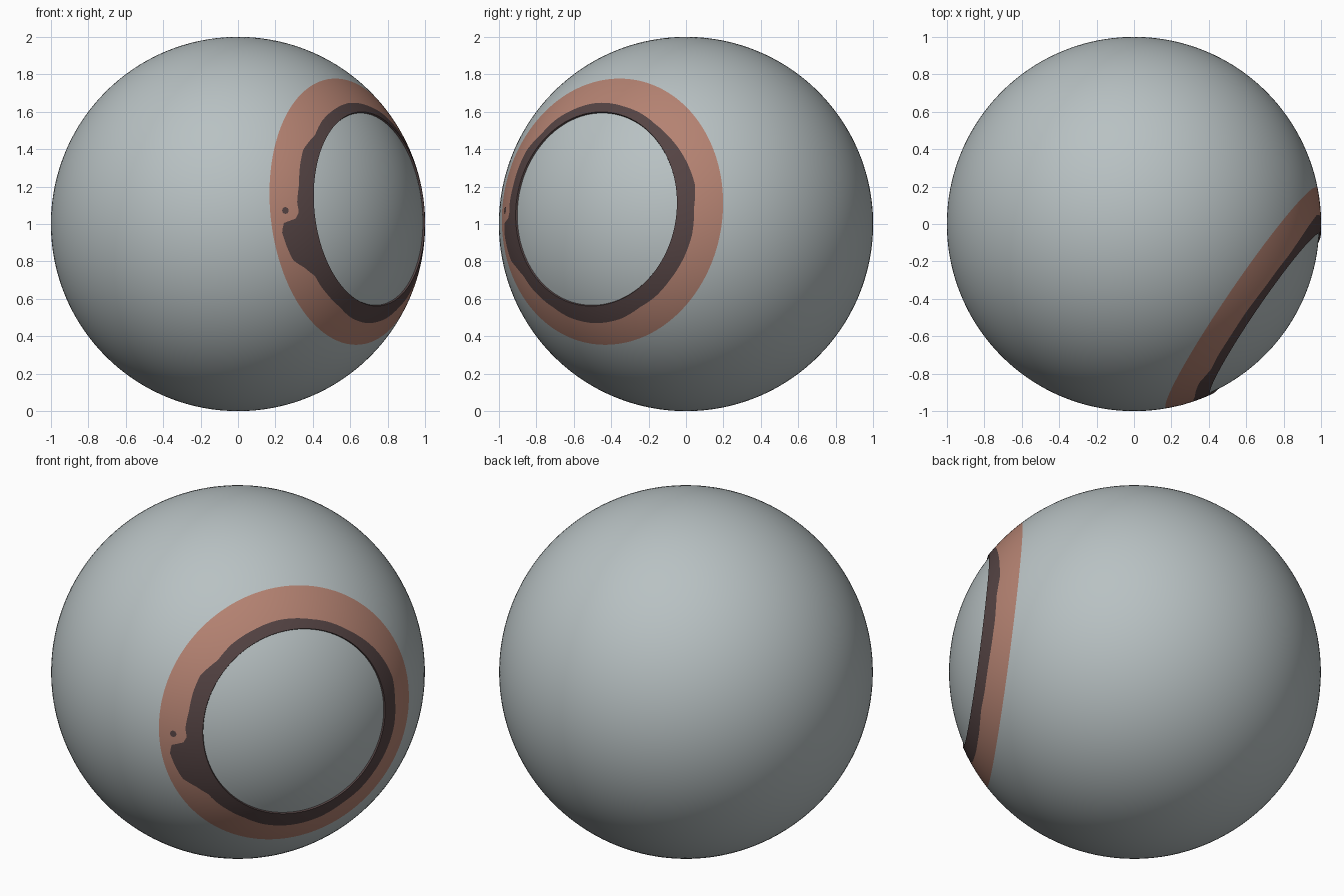
import bpy, bmesh, math
from mathutils import Vector

if "Cube" in bpy.data.objects:
    bpy.data.objects.remove(bpy.data.objects["Cube"])

SEG = 256
CENTRE = Vector((0, 0, 1))
LENS, BAND = math.radians(31.4), math.radians(45.6)

# Axis through the middle of the lens, with sideways and upward directions
W = Vector((0.821, -0.561, 0.094)).normalized()
U = Vector((0, 0, 1)).cross(W).normalized()
V = W.cross(U)


def material(name, rgb):
    m = bpy.data.materials.new(name)
    m.diffuse_color = (*rgb, 1)
    m.use_nodes = True
    m.node_tree.nodes["Principled BSDF"].inputs["Base Color"].default_value = m.diffuse_color
    return m


GREY = material("pale_grey", (0.48, 0.535, 0.545))
CLAY = material("clay_red", (0.46, 0.225, 0.168))
DARK = material("dark_brown", (0.09, 0.057, 0.057))

# Ragged edge of the dark rim: (x, z) seen from the front, (y, z) from the right
FRONT = [(.594, .647), (.519, .615), (.449, .551), (.412, .476), (.348, .396),
         (.332, .316), (.326, .209), (.316, .112), (.326, .064), (.305, .021),
         (.246, .008), (.235, -.043), (.262, -.123), (.294, -.193),
         (.358, -.235), (.412, -.278), (.439, -.326), (.481, -.38),
         (.545, -.444), (.599, -.497), (.69, -.53)]
RIGHT = [(.048, .209), (.011, .316), (-.027, .385), (-.10, .476),
         (-.166, .535), (-.246, .594), (-.326, .626), (.043, .086),
         (.032, -.059), (-.005, -.166), (-.086, -.299), (-.166, -.39),
         (-.246, -.444), (-.353, -.508)]


def polar(p):
    p = p.normalized()
    return math.atan2(p.dot(V), p.dot(U)) % math.tau, math.acos(p.dot(W))


def depth(a, b):
    return math.sqrt(max(0, 1 - a * a - b * b))


edge = sorted([polar(Vector((x, -depth(x, z), z))) for x, z in FRONT] +
              [polar(Vector((depth(y, z), y, z))) for y, z in RIGHT])
edge = ([(edge[-1][0] - math.tau, edge[-1][1])] + edge +
        [(edge[0][0] + math.tau, edge[0][1])])


def rim(phi):
    for (a, ta), (b, tb) in zip(edge, edge[1:]):
        if a <= phi <= b:
            t = ta + (tb - ta) * (phi - a) / max(b - a, 1e-6)
            return min(max(t, LENS + 0.02), BAND - 0.02)
    return math.radians(36)


def on_ball(phi, theta, r=1.0):
    side = U * math.cos(phi) + V * math.sin(phi)
    return CENTRE + r * (W * math.cos(theta) + side * math.sin(theta))


def finish(name, bm, mats):
    bmesh.ops.recalc_face_normals(bm, faces=bm.faces)
    me = bpy.data.meshes.new(name)
    bm.to_mesh(me)
    bm.free()
    for m in mats:
        me.materials.append(m)
    ob = bpy.data.objects.new(name, me)
    bpy.context.collection.objects.link(ob)
    bpy.ops.object.select_all(action='DESELECT')
    ob.select_set(True)
    bpy.context.view_layer.objects.active = ob
    bpy.ops.object.shade_smooth_by_angle(angle=math.radians(30))
    return ob


def rings(bm, rows):
    """Rows are (angle function, radius, material index of the strip before it)."""
    prev = None
    for fn, r, mat in rows:
        ring = [bm.verts.new(on_ball(math.tau * i / SEG, fn(math.tau * i / SEG), r))
                for i in range(SEG)]
        if prev:
            for i in range(SEG):
                j = (i + 1) % SEG
                bm.faces.new((prev[i], prev[j], ring[j], ring[i])).material_index = mat
        prev = ring
    return prev


def close(bm, ring, point, mat=0):
    tip = bm.verts.new(point)
    for i in range(SEG):
        bm.faces.new((ring[i], ring[(i + 1) % SEG], tip)).material_index = mat


def const(t):
    return lambda phi: t


# Shell: recess wall, ragged dark rim, clay band, then the grey ball
rows = [(const(LENS), 0.99, 0), (const(LENS), 1, 2)]
for k in range(1, 5):
    rows.append((lambda p, f=k / 4: LENS + (rim(p) - LENS) * f, 1, 2))
for k in range(1, 7):
    rows.append((lambda p, f=k / 6: rim(p) + (BAND - rim(p)) * f, 1, 1))
N = 60
for k in range(1, N):
    rows.append((const(BAND + (math.pi - BAND) * k / N), 1, 0))
bm = bmesh.new()
close(bm, rings(bm, rows), CENTRE - W)
finish("ball_shell", bm, [GREY, CLAY, DARK])

# Lens: slightly recessed grey cap
bm = bmesh.new()
M = 18
last = rings(bm, [(const(LENS * (1 - k / M)), 0.99, 0) for k in range(M)])
close(bm, last, CENTRE + W * 0.99)
finish("lens", bm, [GREY])

# Small dark spot beside the notch in the rim
n = Vector((.253, -depth(.253, .072), .072)).normalized()
side = n.cross(Vector((0, 0, 1))).normalized()
up = side.cross(n)
bm = bmesh.new()
spot = []
for i in range(20):
    a = math.tau * i / 20
    d = (n + 0.018 * (side * math.cos(a) + up * math.sin(a))).normalized()
    spot.append(bm.verts.new(CENTRE + d * 1.002))
face = bm.faces.new(spot)
face.normal_update()
if face.normal.dot(n) < 0:
    face.normal_flip()
me = bpy.data.meshes.new("rim_spot")
bm.to_mesh(me)
bm.free()
me.materials.append(DARK)
bpy.context.collection.objects.link(bpy.data.objects.new("rim_spot", me))
